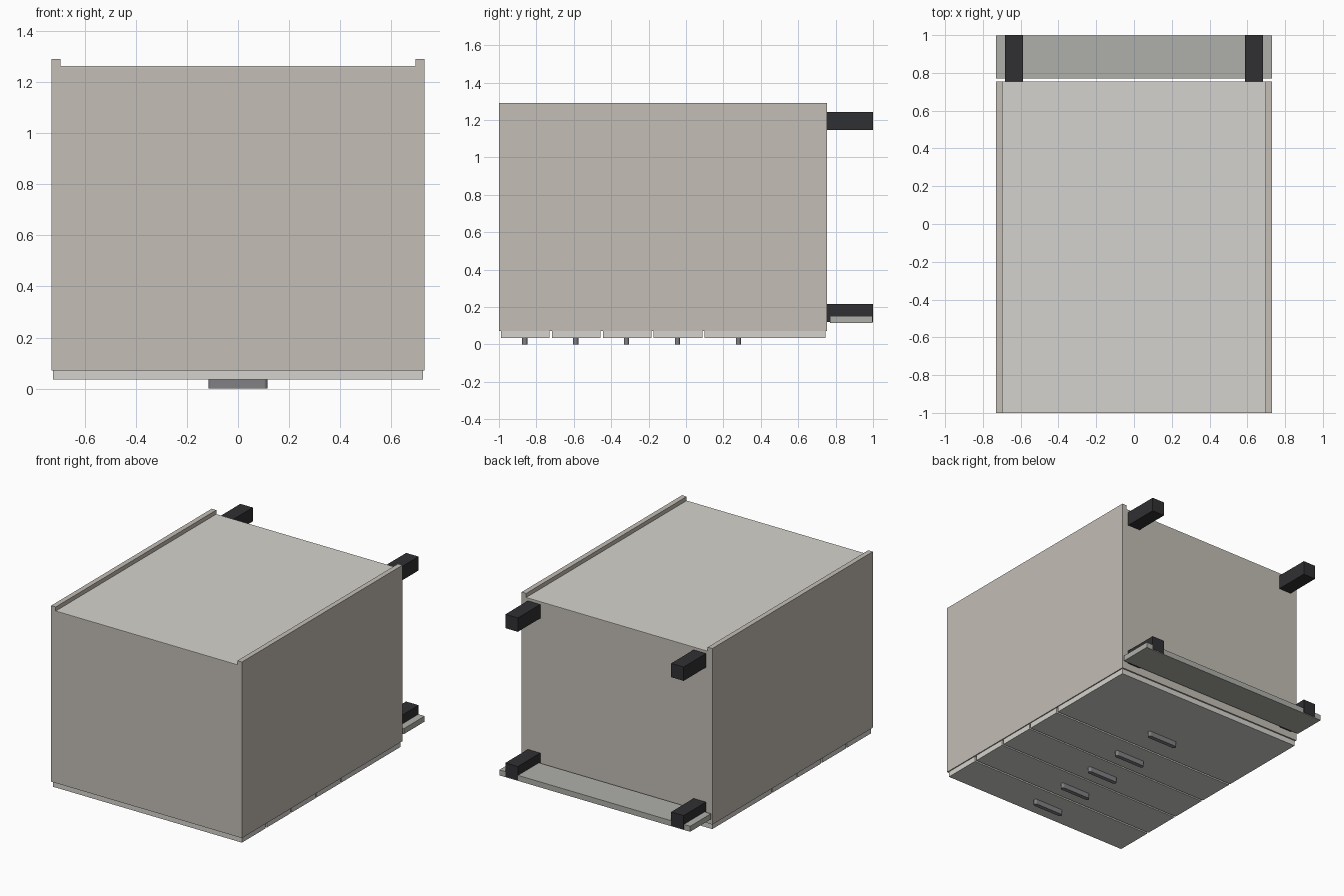
import bpy, bmesh, math

if "Cube" in bpy.data.objects:
    bpy.data.objects.remove(bpy.data.objects["Cube"])


def material(name, rgb):
    m = bpy.data.materials.new(name)
    m.diffuse_color = (*rgb, 1)
    m.use_nodes = True
    m.node_tree.nodes["Principled BSDF"].inputs["Base Color"].default_value = m.diffuse_color
    return m


BEIGE = material("beige_panel", (0.55, 0.51, 0.46))
WHITE = material("off_white", (0.66, 0.65, 0.61))
GREY = material("plinth_grey", (0.43, 0.43, 0.40))
STEEL = material("handle_steel", (0.22, 0.22, 0.23))
BLACK = material("leg_black", (0.03, 0.03, 0.033))


def prism(name, points, shift, mat):
    """Extrude a closed outline of 3D points along the shift vector."""
    bm = bmesh.new()
    face = bm.faces.new([bm.verts.new(p) for p in points])
    out = bmesh.ops.extrude_face_region(bm, geom=[face])
    moved = [v for v in out["geom"] if isinstance(v, bmesh.types.BMVert)]
    bmesh.ops.translate(bm, verts=moved, vec=shift)
    bmesh.ops.recalc_face_normals(bm, faces=bm.faces)
    mesh = bpy.data.meshes.new(name)
    bm.to_mesh(mesh)
    bm.free()
    mesh.materials.append(mat)
    obj = bpy.data.objects.new(name, mesh)
    bpy.context.collection.objects.link(obj)
    return obj


def box(name, x, y, z, mat):
    pts = [(x[0], y[0], z[0]), (x[1], y[0], z[0]), (x[1], y[1], z[0]), (x[0], y[1], z[0])]
    return prism(name, pts, (0, 0, z[1] - z[0]), mat)


# Carcass lying on its drawer fronts, side panels stand proud of the back
W, T = 0.73, 0.035
profile = [(-W, 0.072), (W, 0.072), (W, 1.29), (W - T, 1.29),
           (W - T, 1.257), (T - W, 1.257), (T - W, 1.29), (-W, 1.29)]
prism("carcass", [(x, -1, z) for x, z in profile], (0, 1.755, 0), BEIGE)
box("back_panel", (T - W, W - T), (-1, 0.755), (1.257, 1.262), WHITE)

# Drawer fronts, each with a round-ended handle
drawers = [(-0.99, -0.73, -0.862), (-0.717, -0.457, -0.59), (-0.445, -0.185, -0.318),
           (-0.173, 0.087, -0.046), (0.1, 0.745, 0.28)]
for i, (y0, y1, hy) in enumerate(drawers, 1):
    box(f"drawer_front_{i}", (-0.723, 0.723), (y0, y1), (0.035, 0.072), WHITE)
    r, half = 0.014, 0.115
    outline = []
    for side in (1, -1):
        for k in range(9):
            a = math.pi * (k / 8 - 0.5)
            outline.append((side * (half - r + r * math.cos(a)),
                            hy + side * r * math.sin(a), 0))
    prism(f"handle_{i}", outline, (0, 0, 0.036), STEEL)

# Four square legs and the plinth board on the front pair
for side, sx in (("left", -1), ("right", 1)):
    xs = sorted((sx * 0.587, sx * 0.682))
    box(f"front_leg_{side}", xs, (0.755, 1), (0.12, 0.215), BLACK)
    box(f"back_leg_{side}", xs, (0.755, 1), (1.147, 1.243), BLACK)
box("plinth", (-W, W), (0.77, 0.998), (0.115, 0.153), GREY)
